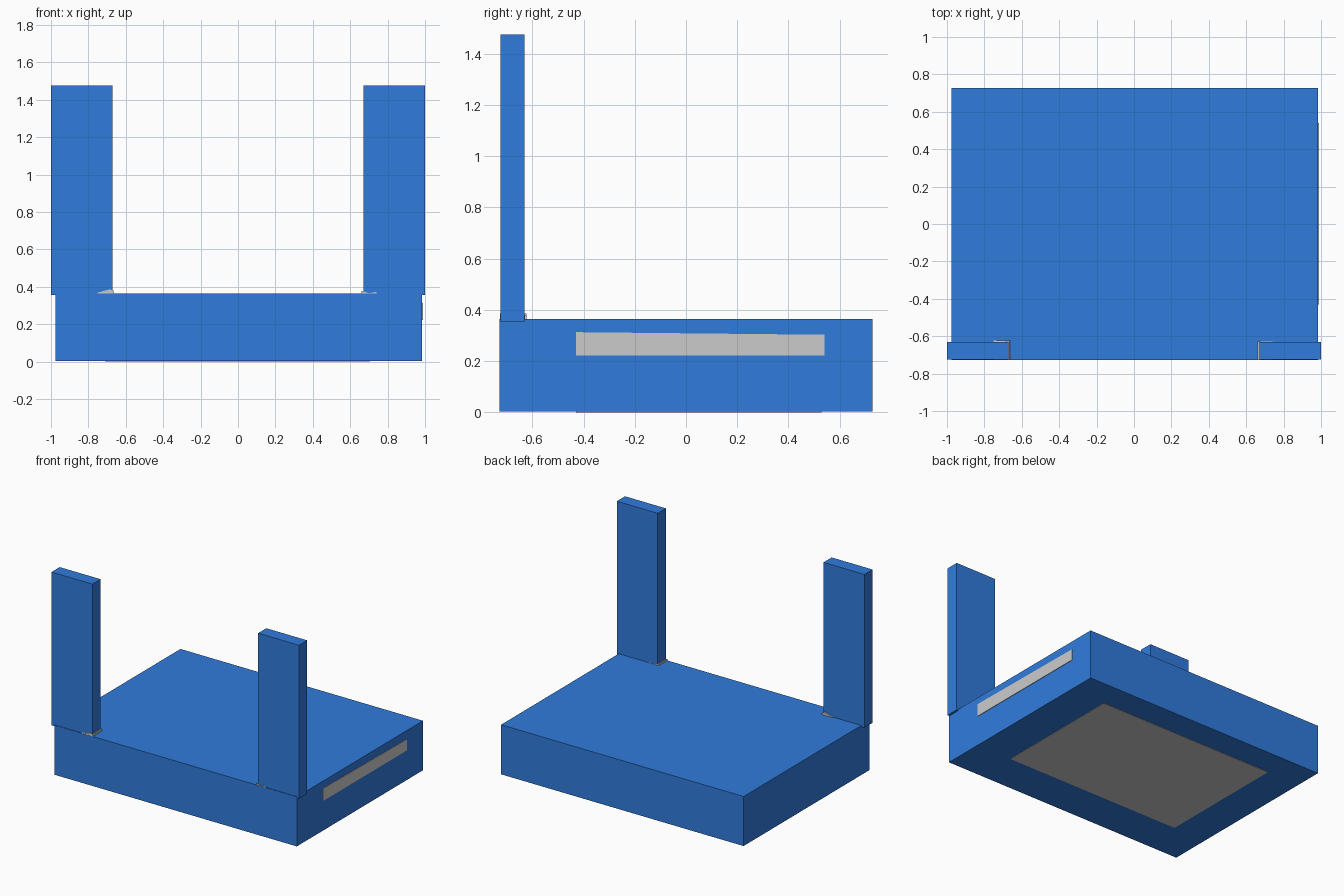
import bpy, bmesh

if "Cube" in bpy.data.objects:
    bpy.data.objects.remove(bpy.data.objects["Cube"])

blue = bpy.data.materials.new("blue")
blue.diffuse_color = (0.03, 0.20, 0.72, 1)
blue.use_nodes = True
blue.node_tree.nodes["Principled BSDF"].inputs["Base Color"].default_value = blue.diffuse_color


def prism(name, profile, y0, y1, mat=None):
    """Extrude an x-z profile from y0 to y1."""
    bm = bmesh.new()
    face = bm.faces.new([bm.verts.new((x, y0, z)) for x, z in profile])
    ext = bmesh.ops.extrude_face_region(bm, geom=[face])
    verts = [v for v in ext["geom"] if isinstance(v, bmesh.types.BMVert)]
    bmesh.ops.translate(bm, verts=verts, vec=(0, y1 - y0, 0))
    bmesh.ops.recalc_face_normals(bm, faces=bm.faces)
    mesh = bpy.data.meshes.new(name)
    bm.to_mesh(mesh)
    bm.free()
    ob = bpy.data.objects.new(name, mesh)
    bpy.context.collection.objects.link(ob)
    if mat:
        mesh.materials.append(mat)
    return ob


def box(name, x0, x1, y0, y1, z0, z1, mat=None):
    return prism(name, [(x0, z0), (x1, z0), (x1, z1), (x0, z1)], y0, y1, mat)


# Solid base
box("base", -0.975, 0.985, -0.728, 0.728, 0.003, 0.365, blue)

# Two flat upright posts at the front corners
for side, name in ((-1, "left_post"), (1, "right_post")):
    xs = sorted((side * 0.67, side * 1.0))
    box(name, *xs, -0.724, -0.63, 0.355, 1.475, blue)

# Grey panel just showing under the base
box("bottom_panel", -0.71, 0.705, -0.43, 0.53, 0.0, 0.02)

# Grey strip on the right side, its top edge dropping slightly to the back
strip = box("side_strip", 0.97, 0.989, -0.43, 0.54, 0.222, 0.313)
for v in strip.data.vertices:
    if v.co.y > 0 and v.co.z > 0.3:
        v.co.z = 0.303

# Small grey feet peeking out at the inner corner of each post
prism("left_foot", [(-0.75, 0.355), (-0.662, 0.355), (-0.665, 0.378),
                    (-0.685, 0.386), (-0.75, 0.369)], -0.727, -0.622)
prism("right_foot", [(0.66, 0.355), (0.74, 0.355), (0.74, 0.372),
                     (0.70, 0.366), (0.66, 0.378)], -0.727, -0.629)
